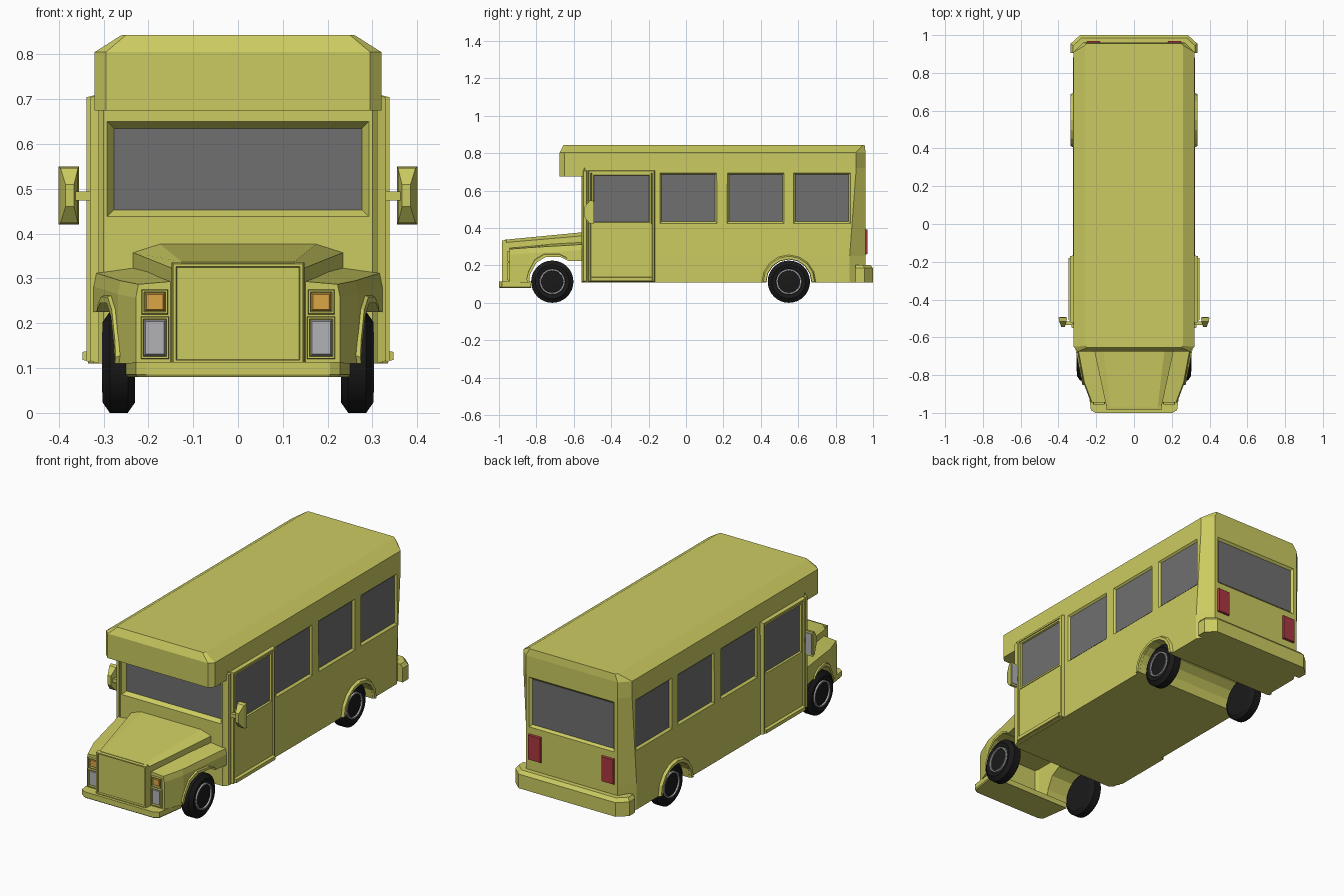
import bpy, bmesh, math

if "Cube" in bpy.data.objects:
    bpy.data.objects.remove(bpy.data.objects["Cube"])

def mat(name, c):
    m = bpy.data.materials.new(name)
    m.diffuse_color = (*c, 1)
    m.use_nodes = True
    m.node_tree.nodes["Principled BSDF"].inputs["Base Color"].default_value = m.diffuse_color
    return m

YELLOW = mat("yellow_paint", (0.60, 0.60, 0.12))
GLASS = mat("tinted_glass", (0.16, 0.16, 0.16))
BLACK = mat("rubber", (0.01, 0.01, 0.01))
SILVER = mat("silver", (0.45, 0.45, 0.47))
AMBER = mat("amber", (0.72, 0.38, 0.06))
RED = mat("red_lens", (0.40, 0.04, 0.05))

def loft(name, solids, m=YELLOW, mirror=False, cyclic=False, smooth=False):
    """Each solid is a list of equal-length point rings skinned together."""
    bm = bmesh.new()
    for rings in solids:
        vs = [[bm.verts.new(p) for p in r] for r in rings]
        n = len(vs[0])
        for i in range(len(vs) if cyclic else len(vs) - 1):
            a, b = vs[i], vs[(i + 1) % len(vs)]
            for k in range(n):
                bm.faces.new((a[k], a[(k + 1) % n], b[(k + 1) % n], b[k]))
        if not cyclic:
            bm.faces.new(vs[0])
            bm.faces.new(vs[-1])
    bmesh.ops.recalc_face_normals(bm, faces=bm.faces)
    me = bpy.data.meshes.new(name)
    bm.to_mesh(me)
    bm.free()
    me.materials.append(m)
    if smooth:
        me.polygons.foreach_set("use_smooth", [True] * len(me.polygons))
        me.set_sharp_from_angle(angle=math.radians(30))
    o = bpy.data.objects.new(name, me)
    bpy.context.collection.objects.link(o)
    if mirror:
        o.modifiers.new("mirror", "MIRROR").use_mirror_merge = False
    return o

def rect(axis, r, d, inset=0):
    """Rectangle (a0, a1, z0, z1) at depth d, facing along x or y."""
    a0, a1, b0, b1 = r[0] + inset, r[1] - inset, r[2] + inset, r[3] - inset
    pts = [(a0, b0), (a1, b0), (a1, b1), (a0, b1)]
    return [(d, a, b) if axis == "x" else (a, d, b) for a, b in pts]

def box(name, axis, r, d0, d1, m=YELLOW, bevel=0, mirror=False):
    return loft(name, [[rect(axis, r, d0), rect(axis, r, d1, bevel)]], m, mirror)

def frame(name, axis, r, w, d0, d1, mirror=False):
    return loft(name, [[rect(axis, r, d0), rect(axis, r, d1, w * .25),
                        rect(axis, r, d1, w * .7), rect(axis, r, d0, w)]],
                YELLOW, mirror, cyclic=True)

def plan(half, z):
    """Symmetric outline from its +x half points."""
    return [(x, y, z) for x, y in half] + [(-x, y, z) for x, y in reversed(half)]

def cut(target, name, solids, mirror=False):
    c = loft(name, solids, YELLOW, mirror)
    c.hide_render = True
    c.hide_viewport = False
    c.display_type = "WIRE"
    b = target.modifiers.new(name, "BOOLEAN")
    b.operation, b.solver, b.object = "DIFFERENCE", "EXACT", c
    return c

def arc(x, r, cy, cz, n=8):
    return [(x, cy + r * math.cos(math.pi * k / n), cz + r * math.sin(math.pi * k / n))
            for k in range(n + 1)]

# Body shell and roof with front overhang
low = [(.30, -.56), (.322, -.54), (.322, .875), (.27, .96)]
top = [(.30, -.56), (.32, -.54), (.32, .91), (.27, .96)]
body = loft("body", [[plan(low, .11), plan(low, .25), plan(top, .72)]])
eave = [(.295, -.675), (.32, -.65), (.32, .91), (.27, .96)]
crown = [(.25, -.655), (.26, -.645), (.26, .945), (.25, .955)]
loft("roof", [[plan(eave, .72), plan(eave, .805), plan(crown, .843)]])
visor = [(.295, -.675), (.32, -.65), (.32, -.545), (.30, -.561)]
loft("roof_overhang", [[plan(visor, .675), plan(visor, .72)]])

# Recessed windows
def window(name, axis, r, d, out, inset, depth, mirror=False):
    i = d - out * depth
    cut(body, name + "_cutter", [[rect(axis, r, d + out * .03), rect(axis, r, d),
                                  rect(axis, r, i, inset)]], mirror)
    loft(name, [[rect(axis, r, i - out * .004, inset), rect(axis, r, i + out * .002, inset)]],
         GLASS, mirror)

window("windshield", "y", (-.292, .292, .438, .65), -.56, -1, .015, .022)
window("rear_window", "y", (-.25, .25, .43, .695), .96, 1, .012, .012)
for k, y in enumerate((-.14, .22, .575)):
    window(f"side_window_{k + 1}", "x", (y, y + .305, .425, .695), .321, 1, .01, .012, True)

# Rear wheel wells and flares
well = arc(-.5, .12, .55, .113)
well = [(-.5, .67, 0)] + well + [(-.5, .43, 0)]
cut(body, "wheel_well_cutter", [[well, [(.5, y, z) for _, y, z in well]]])
flare = [arc(x, r, .55, .112) for x, r in ((.315, .148), (.335, .137), (.335, .122), (.30, .12))]
loft("rear_wheel_flare", [list(zip(*flare))], YELLOW, True)

# Doors
door = (-.525, -.165, .11, .71)
box("door_panel", "x", (-.515, -.175, .13, .425), .31, .331, bevel=.004, mirror=True)
frame("door_frame", "x", door, .022, .315, .338, True)
frame("door_window_frame", "x", (-.508, -.182, .415, .698), .02, .315, .334, True)
box("door_glass", "x", (-.50, -.19, .42, .69), .315, .325, GLASS, mirror=True)
box("door_sill", "x", (-.515, -.175, .112, .142), .31, .347, bevel=.006, mirror=True)
box("door_pillar", "x", (-.555, -.525, .11, .71), .31, .33, bevel=.006, mirror=True)

# Hood
def hood_ring(y, a, zs, b, zt):
    return [(-a, y, .11), (a, y, .11), (a, y, zs), (b, y, zt), (-b, y, zt), (-a, y, zs)]
hood = loft("hood", [[hood_ring(-.972, .145, .322, .125, .337),
                      hood_ring(-.555, .235, .358, .175, .377)]])
box("front_panel", "y", (-.145, .145, .11, .332), -.96, -.976)
frame("front_panel_frame", "y", (-.148, .148, .108, .336), .014, -.965, -.985)

# Front fenders, narrowing toward the nose
def fender_ring(y, xi, xo, zi, zo):
    return [(xi, y, .11), (xo, y, .11), (xo, y, zo - .03), (xo - .006, y, zo), (xi, y, zi)]
fender = loft("front_fender", [[fender_ring(-.945, .13, .228, .295, .287),
                                fender_ring(-.84, .13, .268, .305, .295),
                                fender_ring(-.555, .13, .322, .338, .312)]], mirror=True)

# Open space under hood and fenders for the front axle
tunnel = [(-.845, 0), (-.835, .15), (-.80, .215), (-.75, .245), (-.67, .245),
          (-.63, .225), (-.5, .225), (-.5, 0)]
space = [[[(x, y, z) for y, z in tunnel] for x in (-.5, .5)]]
for part, n in ((hood, "hood"), (fender, "fender")):
    cut(part, n + "_tunnel_cutter", space)
cut(hood, "engine_bay_cutter", [[rect("y", (-.125, .125, 0, .30), -.93),
                                 rect("y", (-.20, .20, 0, .30), -.58)]])

# Front wheel arch lip
lip_path = [(-.845, .11), (-.835, .15), (-.80, .215), (-.75, .245), (-.67, .245), (-.63, .225)]
def side_x(y):
    return .268 + (y + .84) * .19
loft("front_arch_lip", [[[(side_x(y) - .01, y, z), (side_x(y) + .008, y, z),
                          (side_x(y) + .006, y - .008, z + .014),
                          (side_x(y) - .01, y - .008, z + .02)] for y, z in lip_path]], mirror=True)

# Lamps
for name, r, m in (("turn_lamp", (.155, .216, .219, .276), AMBER),
                   ("headlight", (.153, .218, .119, .216), SILVER)):
    frame(name + "_frame", "y", r, .009, -.935, -.956, True)
    box(name, "y", (r[0] + .004, r[1] - .004, r[2] + .004, r[3] - .004), -.935, -.953, m, .008, True)
box("tail_lamp", "y", (.175, .255, .255, .397), .95, .97, RED, .006, True)

# Bumpers
fb = [(.205, -1), (.228, -.985), (.25, -.83)]
loft("front_bumper", [[plan([(x - .004, y + .004) for x, y in fb], .08),
                       plan(fb, .086), plan(fb, .113)]])
rb = [(.335, .905), (.335, .955), (.285, 1)]
rb_top = [(.322, .905), (.322, .945), (.278, .985)]
loft("rear_bumper", [[plan(rb, .11), plan(rb, .185), plan(rb_top, .203)]])

# Side mirrors
box("mirror_arm", "x", (-.535, -.515, .474, .494), .325, .365, mirror=True)
loft("mirror_housing", [[rect("y", (.355, .40, .42, .55), -.495),
                         rect("y", (.357, .396, .424, .546), -.515),
                         rect("y", (.366, .385, .46, .51), -.545)]], mirror=True)
box("mirror_glass", "y", (.36, .395, .43, .54), -.50, -.492, SILVER, mirror=True)

# Wheels
def lathe(name, profile, cy, m, closed=False):
    n = 32
    rings = [[(x, cy + r * math.cos(2 * math.pi * k / n), .113 + r * math.sin(2 * math.pi * k / n))
              for k in range(n)] for x, r in profile]
    loft(name, [rings], m, True, closed, True)

for name, y in (("front", -.715), ("rear", .55)):
    lathe(name + "_tyre", [(.29, .066), (.298, .07), (.302, .09), (.286, .113), (.246, .113),
                           (.23, .09), (.23, .05)], y, BLACK)
    lathe(name + "_rim", [(.285, .058), (.304, .060), (.304, .067), (.285, .070)], y, SILVER, True)
    lathe(name + "_hub", [(.28, .059), (.296, .059), (.299, .03)], y, BLACK)
